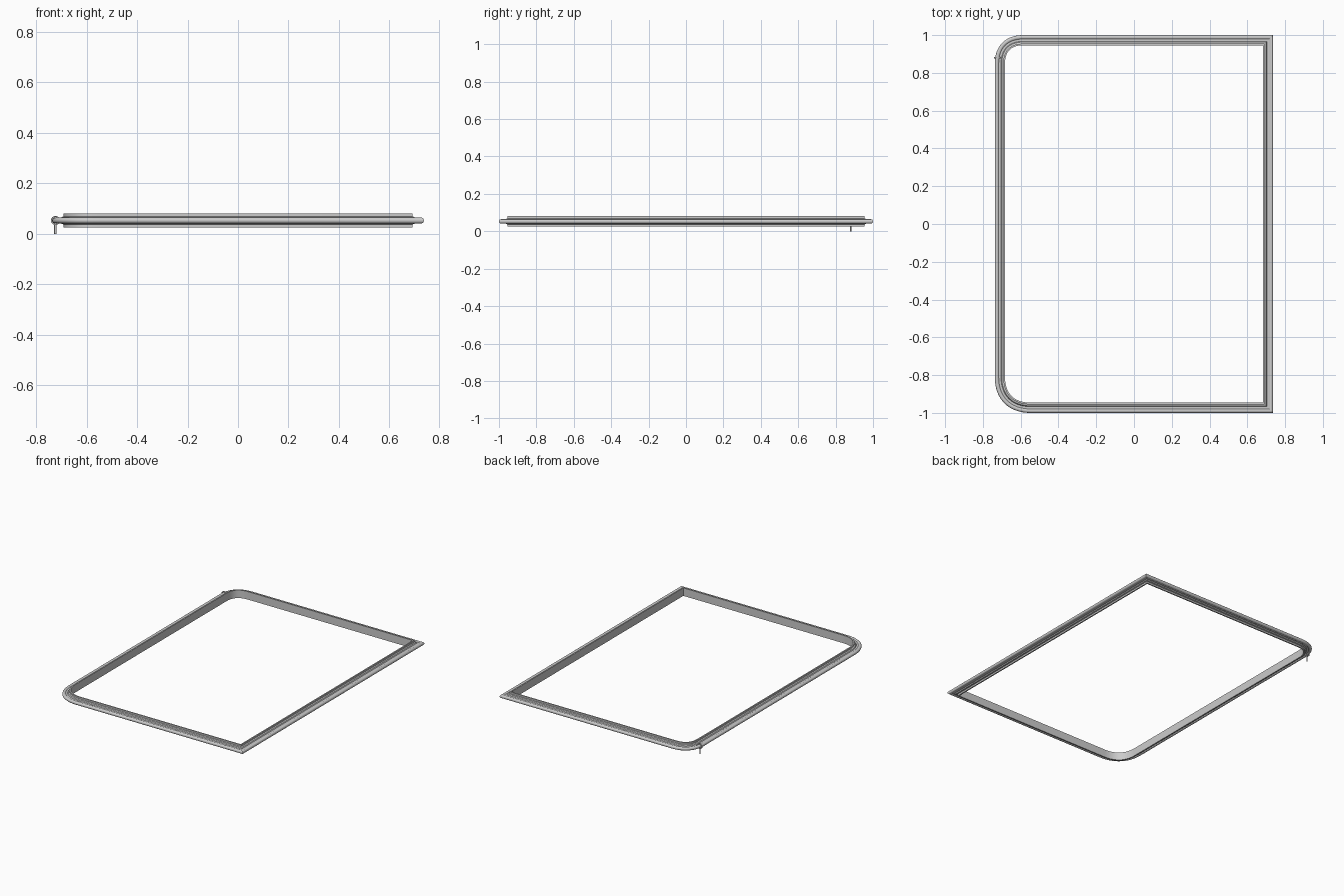
import bpy, bmesh, math
from mathutils import Vector

if "Cube" in bpy.data.objects:
    bpy.data.objects.remove(bpy.data.objects["Cube"])

ZC = 0.053   # mid height of the frame
X, Y = 0.737, 1.0


def make_object(name, bm):
    bmesh.ops.recalc_face_normals(bm, faces=bm.faces)
    mesh = bpy.data.meshes.new(name)
    bm.to_mesh(mesh)
    bm.free()
    ob = bpy.data.objects.new(name, mesh)
    bpy.context.collection.objects.link(ob)
    bpy.ops.object.select_all(action='DESELECT')
    bpy.context.view_layer.objects.active = ob
    ob.select_set(True)
    bpy.ops.object.shade_smooth_by_angle(angle=math.radians(35))
    return ob


def rounded_corner(start, corner, end, k=0.62, n=16):
    """Cubic corner: list of (point, inward offset direction)."""
    a, c, e = Vector(start), Vector(corner), Vector(end)
    p1, p2 = a.lerp(c, k), e.lerp(c, k)
    out = []
    for i in range(n + 1):
        t = i / n
        s = 1 - t
        p = a * s**3 + p1 * 3*s*s*t + p2 * 3*s*t*t + e * t**3
        d = (p1 - a) * s*s + (p2 - p1) * 2*s*t + (e - p2) * t*t
        d.normalize()
        out.append((p, Vector((-d.y, d.x))))
    return out


# Frame outline, counter-clockwise: mitred right corners, rounded left corners
path = [(Vector((X, -Y)), Vector((-1, 1))), (Vector((X, Y)), Vector((-1, -1)))]
path += rounded_corner((-X + 0.15, Y), (-X, Y), (-X, Y - 0.15))
path += rounded_corner((-X, -Y + 0.19), (-X, -Y), (-X + 0.19, -Y))

# Seal cross-section (inward depth, height): round bead, web, upright flange
r = 0.0115
bead = [(r - r * math.cos(math.radians(a)), r * math.sin(math.radians(a)))
        for a in range(0, 146, 18)]
upper = bead + [(0.024, 0.007), (0.033, 0.007), (0.037, 0.013), (0.045, 0.016),
                (0.045, 0.0275), (0.054, 0.0275)]
profile = upper + [(d, -z) for d, z in reversed(upper[1:])]

bm = bmesh.new()
rings = [[bm.verts.new((p.x + n.x * d, p.y + n.y * d, ZC + z)) for d, z in profile]
         for p, n in path]
for i, ring in enumerate(rings):
    nxt = rings[(i + 1) % len(rings)]
    for j in range(len(profile)):
        k = (j + 1) % len(profile)
        bm.faces.new((ring[j], ring[k], nxt[k], nxt[j]))
make_object("frame_seal", bm)

# Small clip collar around the bead, with a pin reaching the ground
cx, cy = -0.724, 0.88
bm = bmesh.new()
section = [(0.0135, -0.005), (0.018, -0.005), (0.018, 0.005), (0.0135, 0.005)]
N = 24
hoops = []
for i in range(N):
    a = 2 * math.pi * i / N
    hoops.append([bm.verts.new((cx + q * math.cos(a), cy + w, ZC + q * math.sin(a)))
                  for q, w in section])
for i in range(N):
    for j in range(4):
        k = (j + 1) % 4
        nxt = hoops[(i + 1) % N]
        bm.faces.new((hoops[i][j], hoops[i][k], nxt[k], nxt[j]))
make_object("clip_collar", bm)

bm = bmesh.new()
bmesh.ops.create_cone(bm, cap_ends=True, segments=16, radius1=0.0045, radius2=0.0045, depth=0.037)
bmesh.ops.translate(bm, verts=bm.verts, vec=(cx, cy, 0.0185))
make_object("clip_pin", bm)
